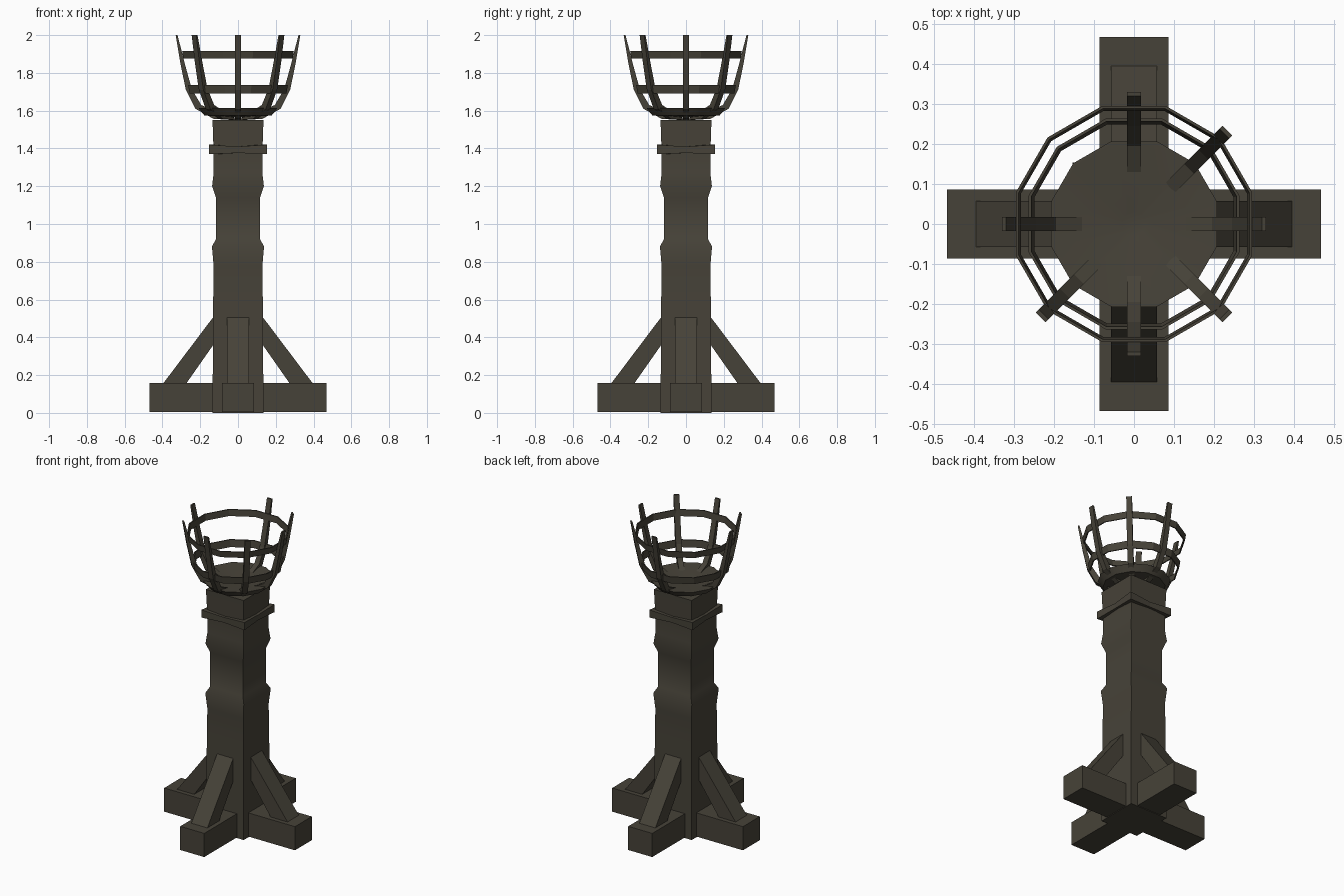
import bpy, bmesh, math
from mathutils import Matrix

if "Cube" in bpy.data.objects:
    bpy.data.objects.remove(bpy.data.objects["Cube"])

# One weathered dark wood / iron colour
mat = bpy.data.materials.new("dark_weathered_brown")
mat.diffuse_color = (0.062, 0.055, 0.040, 1)
mat.use_nodes = True
mat.node_tree.nodes["Principled BSDF"].inputs["Base Color"].default_value = mat.diffuse_color


def make(name, verts, faces, turn=0.0, smooth=None):
    bm = bmesh.new()
    vs = [bm.verts.new(v) for v in verts]
    for f in faces:
        bm.faces.new([vs[i] for i in f])
    bmesh.ops.rotate(bm, verts=bm.verts, cent=(0, 0, 0),
                     matrix=Matrix.Rotation(turn, 3, 'Z'))
    bmesh.ops.recalc_face_normals(bm, faces=bm.faces)
    me = bpy.data.meshes.new(name)
    bm.to_mesh(me)
    bm.free()
    me.materials.append(mat)
    ob = bpy.data.objects.new(name, me)
    bpy.context.collection.objects.link(ob)
    if smooth:
        bpy.ops.object.select_all(action='DESELECT')
        ob.select_set(True)
        bpy.context.view_layer.objects.active = ob
        bpy.ops.object.shade_smooth_by_angle(angle=math.radians(smooth))
    return ob


def loft(name, loops, closed=False, turn=0.0, smooth=None):
    """Skin equal loops; cap the ends, or join last to first when closed."""
    n, m = len(loops[0]), len(loops)
    verts = [p for l in loops for p in l]
    faces = [(i * n + j, i * n + (j + 1) % n,
              (i + 1) % m * n + (j + 1) % n, (i + 1) % m * n + j)
             for i in range(m if closed else m - 1) for j in range(n)]
    if not closed:
        faces += [tuple(range(n)), tuple(range((m - 1) * n, m * n))]
    return make(name, verts, faces, turn, smooth)


def square(h, z):
    return [(-h, -h, z), (h, -h, z), (h, h, z), (-h, h, z)]


def ring(r, z, n=12):
    return [(r * math.cos(math.tau * (i + .5) / n),
             r * math.sin(math.tau * (i + .5) / n), z) for i in range(n)]


def slab(name, profile, width, turn):
    """Extrude a radial (r, z) profile sideways, then turn it about z."""
    loft(name, [[(r, s * width / 2, z) for r, z in profile] for s in (-1, 1)],
         turn=turn)


# Square post with a worn waist
post = [(.135, 0), (.131, .62), (.129, .78), (.138, .88), (.117, .92), (.117, 1.14),
        (.137, 1.20), (.129, 1.27), (.129, 1.38), (.135, 1.55)]
loft("post", [square(h, z) for h, z in post], smooth=40)

# Collar wrapped round the post, pinched in the middle of each side
def wrap(h, z, d):
    m = h - .008
    pts = [(-h, -h), (0, -m), (h, -h), (m, 0), (h, h), (0, m), (-h, h), (-m, 0)]
    return [(x, y, z + (d if i % 2 else 0)) for i, (x, y) in enumerate(pts)]

loft("collar", [wrap(.12, 1.37, .01), wrap(.154, 1.37, .006),
                wrap(.154, 1.42, -.01), wrap(.12, 1.42, -.01)], closed=True)

# Feet and diagonal braces
for k in range(4):
    a = k * math.pi / 2
    slab("foot_beam", [(.10, .004), (.468, .004), (.468, .157), (.10, .157)], .172, a)
    slab("brace", [(.285, .14), (.408, .14), (.125, .515), (.11, .515), (.11, .39)],
         .115, a)

# Basket dish: shallow bowl with a sloping rim
loft("basket_dish", [ring(.03, 1.565), ring(.185, 1.575), ring(.215, 1.613),
                     ring(.207, 1.613), ring(.03, 1.58)], smooth=30)

# Basket hoops
for r0, r1, z0, z1 in ((.265, .273, 1.69, 1.735), (.30, .306, 1.875, 1.915)):
    t = .007
    loft("basket_hoop", [ring(r0, z0), ring(r1, z1), ring(r1 - t, z1), ring(r0 - t, z0)],
         closed=True)

# Pointed basket bars, the rear left one is missing
bar = [(.02, 1.55), (.13, 1.557), (.225, 1.61), (.276, 1.71), (.305, 1.85), (.33, 2.0),
       (.32, 2.0), (.282, 1.85), (.245, 1.715), (.195, 1.63), (.11, 1.59)]
for k in range(8):
    if k != 3:
        slab("basket_bar", bar, .034, k * math.pi / 4)
